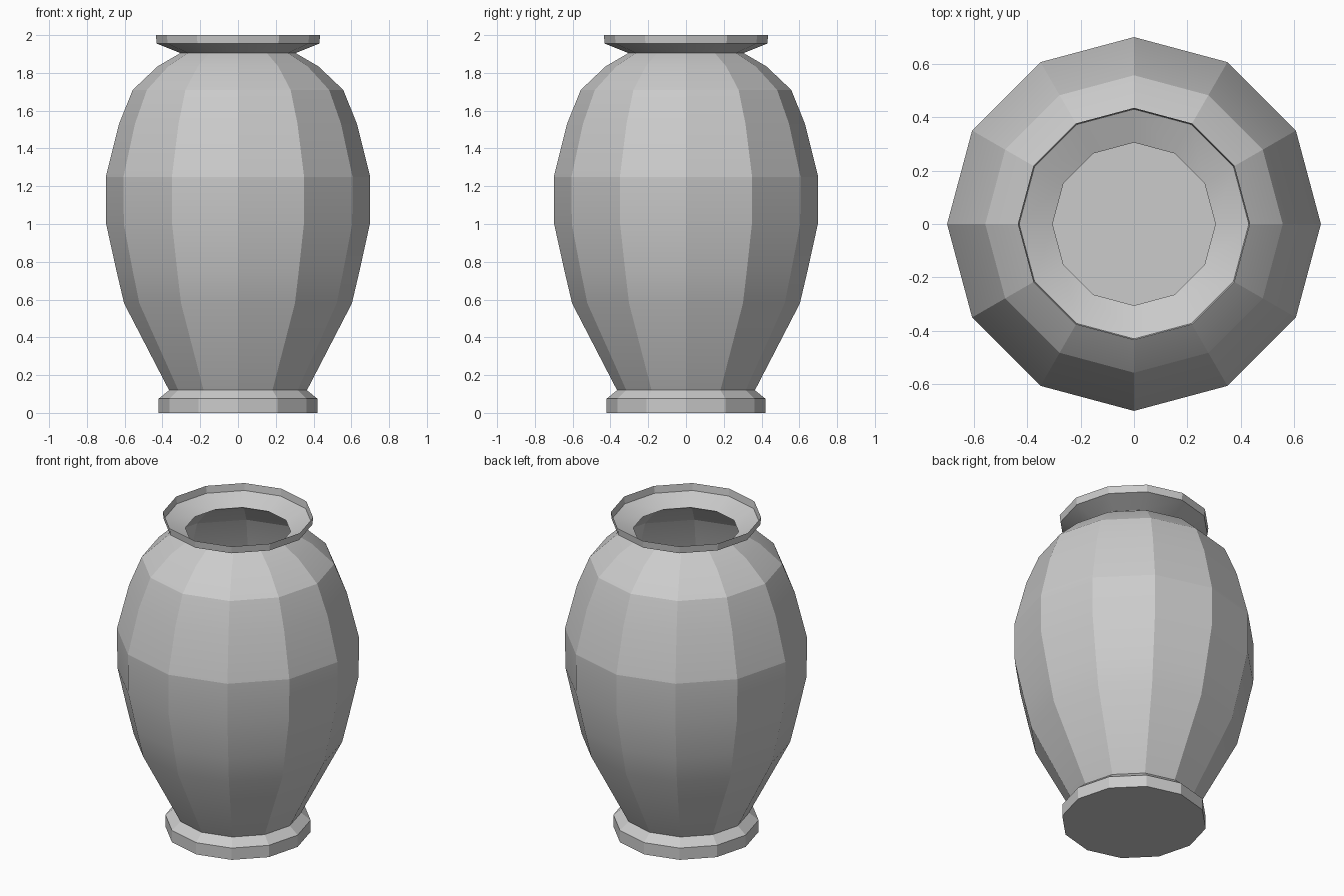
import bpy, bmesh, math

if "Cube" in bpy.data.objects:
    bpy.data.objects.remove(bpy.data.objects["Cube"])

SIDES = 12
# (radius, height) from foot to rim; single thin wall, open at the mouth
PROFILE = [(0.42, 0.0), (0.42, 0.075), (0.365, 0.12), (0.603, 0.58),
           (0.643, 0.75), (0.698, 1.0), (0.70, 1.25), (0.63, 1.53),
           (0.557, 1.71), (0.425, 1.835), (0.305, 1.905),
           (0.43, 1.955), (0.435, 2.0)]


def ring(bm, radius, z):
    return [bm.verts.new((radius * math.cos(2 * math.pi * i / SIDES),
                          radius * math.sin(2 * math.pi * i / SIDES), z))
            for i in range(SIDES)]


# vase wall, lofted between rings
bm = bmesh.new()
rings = [ring(bm, r, z) for r, z in PROFILE]
for low, high in zip(rings, rings[1:]):
    for i in range(SIDES):
        j = (i + 1) % SIDES
        bm.faces.new((low[i], low[j], high[j], high[i]))

# closed base
bm.faces.new(rings[0][::-1])

mesh = bpy.data.meshes.new("vase")
bm.to_mesh(mesh)
bm.free()
vase = bpy.data.objects.new("vase", mesh)
bpy.context.collection.objects.link(vase)

# soften only the gentle horizontal bends, keep the facets crisp
bpy.context.view_layer.objects.active = vase
vase.select_set(True)
bpy.ops.object.shade_smooth_by_angle(angle=math.radians(14))
